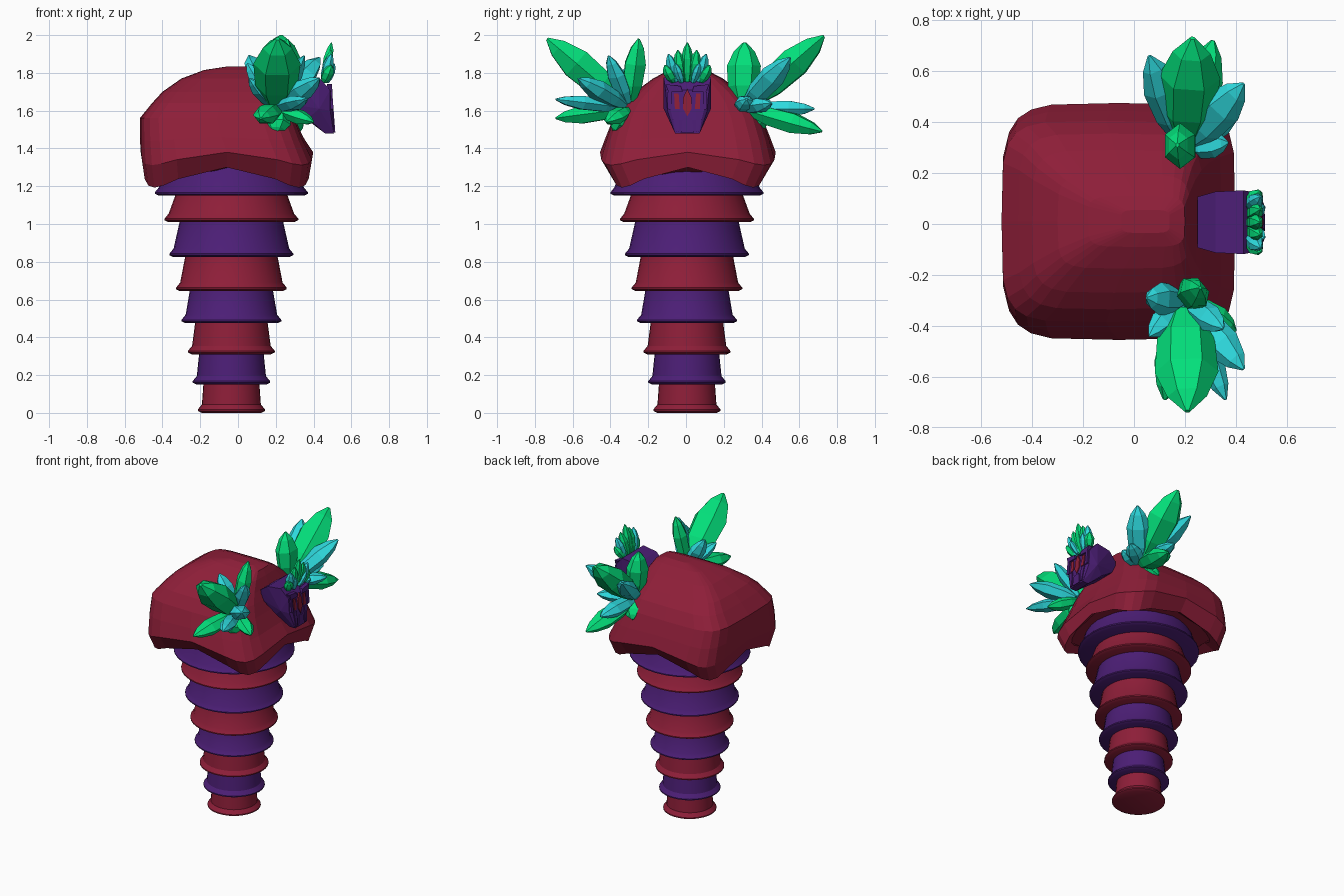
import bpy, bmesh, math
from mathutils import Vector

cube = bpy.data.objects.get("Cube")
if cube:
    bpy.data.objects.remove(cube)


def material(name, color):
    mat = bpy.data.materials.new(name)
    mat.use_nodes = True
    mat.diffuse_color = (*color, 1)
    mat.node_tree.nodes["Principled BSDF"].inputs["Base Color"].default_value = (*color, 1)
    return mat


RED = material("wine red", (0.27, 0.013, 0.04))
PURPLE = material("deep purple", (0.072, 0.013, 0.18))
GREEN = material("leaf green", (0.001, 0.75, 0.2))
CYAN = material("pale cyan", (0.027, 0.7, 0.73))


def finish(name, bm, mat, smooth=False):
    bmesh.ops.recalc_face_normals(bm, faces=bm.faces)
    mesh = bpy.data.meshes.new(name)
    bm.to_mesh(mesh)
    bm.free()
    mesh.materials.append(mat)
    obj = bpy.data.objects.new(name, mesh)
    bpy.context.collection.objects.link(obj)
    if smooth:
        bpy.ops.object.select_all(action="DESELECT")
        obj.select_set(True)
        bpy.context.view_layer.objects.active = obj
        bpy.ops.object.shade_smooth_by_angle(angle=math.radians(30))


def loft(name, rings, mat, smooth=False):
    """Skin a stack of closed rings and cap both ends."""
    bm = bmesh.new()
    loops = [[bm.verts.new(p) for p in ring] for ring in rings]
    for low, high in zip(loops, loops[1:]):
        for i in range(len(low)):
            j = (i + 1) % len(low)
            bm.faces.new((low[i], low[j], high[j], high[i]))
    bm.faces.new(loops[0])
    bm.faces.new(loops[-1])
    finish(name, bm, mat, smooth)


def circle(radius, z, count=32):
    turn = math.tau / count
    return [(-0.035 + radius * math.cos(i * turn), 0.005 + radius * math.sin(i * turn), z)
            for i in range(count)]


# Stem: flared segments, each with a sharp lip at its foot
heights = [0.01, 0.16, 0.32, 0.485, 0.655, 0.835, 1.02, 1.16, 1.36]
lips = [0.178, 0.205, 0.23, 0.264, 0.293, 0.328, 0.354, 0.405]
for n, lip in enumerate(lips):
    z, top = heights[n], heights[n + 1]
    rings = [circle(lip - 0.02, z - 0.01), circle(lip, z), circle(lip, z + 0.008),
             circle(lip - 0.022, z + 0.035), circle(lip * 0.83, top)]
    loft(f"stem_segment_{n + 1}", rings, PURPLE if n % 2 else RED, smooth=True)


# Cap: rounded-box rings whose lower rims arch between dipped corners
def cap_ring(back, front, half, z, dip, count=24):
    ring = []
    for i in range(count):
        a = i * math.tau / count
        c, s = math.cos(a), math.sin(a)
        x = math.copysign(abs(c) ** 0.4, c)
        y = math.copysign(abs(s) ** 0.4, s)
        ring.append(((back + front) / 2 + x * (front - back) / 2,
                     0.01 + y * half, z - dip * (x * y) ** 2 * 1.7))
    return ring


cap_levels = [
    (-0.44, 0.34, 0.36, 1.33, 0.08),
    (-0.50, 0.38, 0.40, 1.30, 0.11),
    (-0.515, 0.398, 0.465, 1.38, 0.07),
    (-0.52, 0.345, 0.435, 1.46, 0.02),
    (-0.52, 0.30, 0.395, 1.56, 0.0),
    (-0.455, 0.27, 0.345, 1.64, 0.0),
    (-0.40, 0.245, 0.28, 1.70, 0.0),
    (-0.30, 0.22, 0.185, 1.77, 0.0),
    (-0.18, 0.20, 0.10, 1.815, 0.0),
    (-0.05, 0.14, 0.045, 1.835, 0.0),
]
loft("cap", [cap_ring(*level) for level in cap_levels], RED)

# Mask: a hull tapering from crown to chin
bm = bmesh.new()
for x, half, z in [(0.25, 0.09, 1.64), (0.25, 0.10, 1.71), (0.32, 0.12, 1.76),
                   (0.43, 0.125, 1.775), (0.488, 0.115, 1.71), (0.43, 0.125, 1.61),
                   (0.488, 0.105, 1.60), (0.37, 0.095, 1.56), (0.46, 0.065, 1.48),
                   (0.507, 0.065, 1.48), (0.505, 0.075, 1.55)]:
    for side in (-1, 1):
        bm.verts.new((x, 0.007 + side * half, z))
hull = bmesh.ops.convex_hull(bm, input=bm.verts)
bmesh.ops.delete(bm, geom=[g for g in hull["geom_interior"] if isinstance(g, bmesh.types.BMVert)],
                 context="VERTS")
finish("mask", bm, PURPLE)


def face_plate(name, outline, depth, mat):
    """Upright plate following the sloping front of the mask."""
    def at(y, z, out):
        return (0.493 + (1.7 - z) * 0.075 + out, 0.007 + y, z)
    loft(name, [[at(y, z, -0.02) for y, z in outline], [at(y, z, depth) for y, z in outline]], mat)


# Mask details: nose, jaw, eyes, brows, cheeks and temples
face_plate("nose", [(0, 1.57), (0.022, 1.61), (0.022, 1.67), (0, 1.715), (-0.022, 1.67), (-0.022, 1.61)],
           0.006, RED)
face_plate("jaw_strip", [(-0.035, 1.485), (0.035, 1.485), (0.025, 1.56), (-0.025, 1.56)], 0.006, PURPLE)
for side, label in ((-1, "right"), (1, "left")):
    def flip(points):
        return [(side * y, z) for y, z in points]
    face_plate(f"{label}_eye", flip([(0.04, 1.61), (0.066, 1.61), (0.07, 1.69), (0.046, 1.69)]),
               0.003, RED)
    face_plate(f"{label}_brow", flip([(0.025, 1.70), (0.10, 1.70), (0.115, 1.74), (0.035, 1.73)]),
               0.007, PURPLE)
    face_plate(f"{label}_cheek", flip([(0.045, 1.49), (0.06, 1.49), (0.08, 1.60), (0.045, 1.60)]),
               0.006, PURPLE)
    face_plate(f"{label}_temple", flip([(0.08, 1.60), (0.105, 1.61), (0.105, 1.70), (0.085, 1.70)]),
               0.006, PURPLE)


def leaf(name, base, tip, width, mat, flat=0.75):
    """Plump faceted spindle, widest past its middle and blunt at the tip."""
    base, tip = Vector(base), Vector(tip)
    axis = tip - base
    across = axis.cross(Vector((0, 0, 1)))
    across = across.normalized() if across.length > 0.05 else Vector((0, 1, 0))
    normal = axis.cross(across).normalized()
    rings = []
    for t, r in ((0, 0.5), (0.25, 0.9), (0.6, 1), (0.85, 0.62), (1, 0.1)):
        ring = []
        for i in range(6):
            a = i * math.tau / 6
            ring.append(base + axis * t + (across * math.cos(a) + normal * math.sin(a) * flat) * r * width / 2)
        rings.append(ring)
    loft(name, rings, mat)


# Side tufts: leaves fan out of a root on each flank of the cap
right_tips = [
    (0.21, -0.735, 1.98, 0.25, GREEN), (0.26, -0.25, 1.98, 0.14, GREEN),
    (0.12, -0.69, 1.56, 0.14, GREEN), (0.40, -0.42, 1.54, 0.11, GREEN),
    (0.43, -0.57, 1.77, 0.14, CYAN), (0.36, -0.69, 1.66, 0.11, CYAN),
    (0.05, -0.29, 1.85, 0.13, CYAN), (0.06, -0.44, 1.77, 0.10, CYAN),
    (0.35, -0.41, 1.89, 0.11, CYAN), (0.20, -0.38, 1.48, 0.16, GREEN),
]
left_tips = [
    (0.23, 0.73, 1.995, 0.24, GREEN), (0.17, 0.31, 1.96, 0.18, GREEN),
    (0.31, 0.72, 1.49, 0.16, GREEN), (0.14, 0.42, 1.51, 0.14, GREEN),
    (0.06, 0.66, 1.89, 0.15, CYAN), (0.43, 0.55, 1.88, 0.16, CYAN),
    (0.37, 0.32, 1.66, 0.11, CYAN), (0.22, 0.68, 1.61, 0.13, CYAN),
    (0.41, 0.45, 1.64, 0.11, CYAN),
]
for label, side, tips in (("right", -1, right_tips), ("left", 1, left_tips)):
    root = Vector((0.20, side * 0.30, 1.61))
    for n, (x, y, z, width, mat) in enumerate(tips):
        tip = Vector((x, y, z))
        leaf(f"{label}_tuft_leaf_{n + 1}", root.lerp(tip, 0.12), tip, width, mat)

# Crest: small leaves standing along the top of the mask
crest = [(0, 0.19, GREEN), (0.05, 0.15, GREEN), (0.10, 0.13, CYAN), (0.12, 0.07, GREEN)]
for n, (y, height, mat) in enumerate(crest):
    for side in ((1,) if y == 0 else (-1, 1)):
        leaf(f"crest_leaf_{n + 1}", (0.455, 0.007 + side * y * 0.6, 1.755),
             (0.495, 0.007 + side * y, 1.77 + height), 0.065, mat, 0.9)
for side in (-1, 1):
    leaf("crest_front_leaf", (0.47, 0.007 + side * 0.03, 1.75),
         (0.51, 0.007 + side * 0.065, 1.85), 0.05, CYAN, 0.8)
